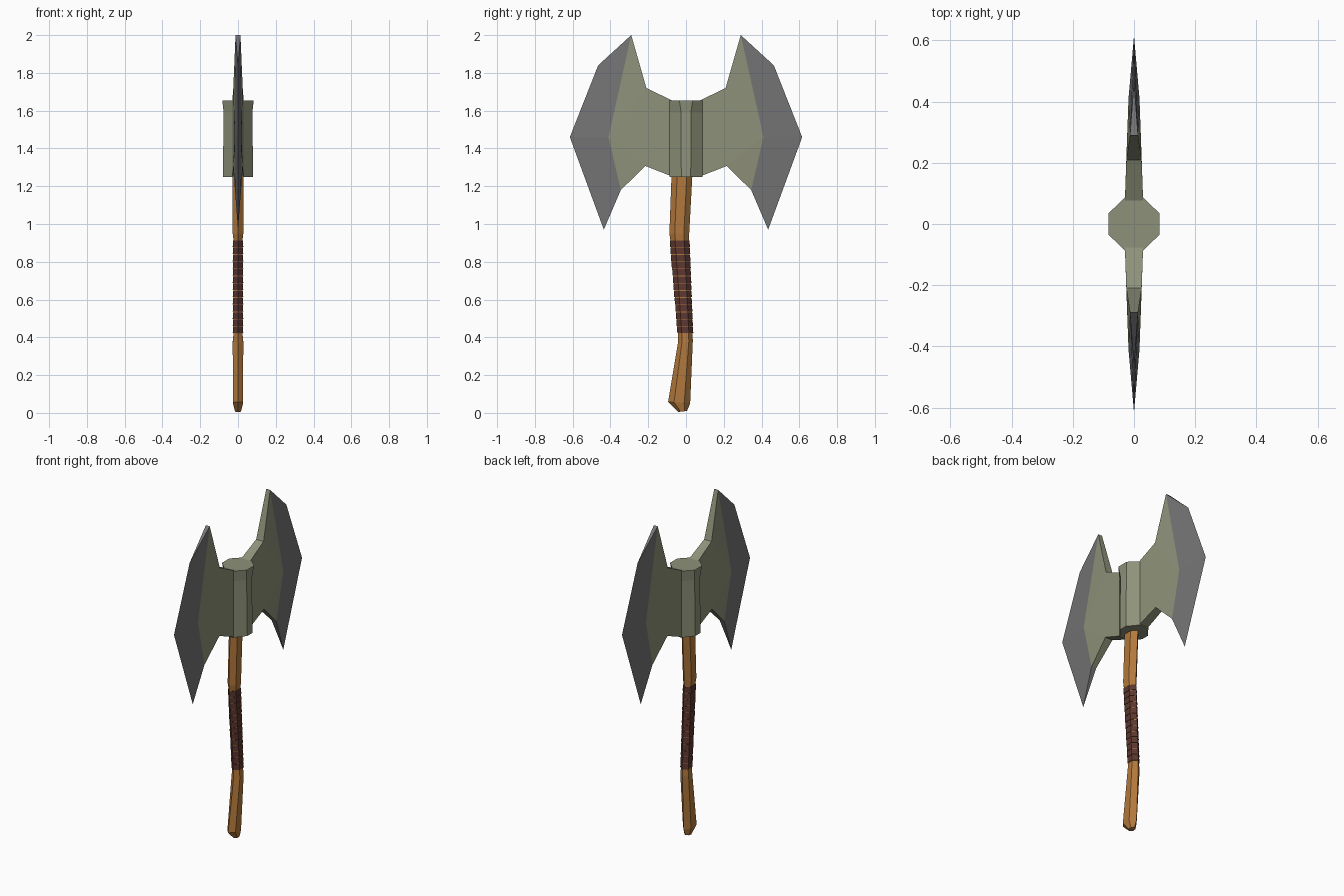
import bpy, bmesh

cube = bpy.data.objects.get("Cube")
if cube:
    bpy.data.objects.remove(cube, do_unlink=True)


def material(name, rgb):
    m = bpy.data.materials.new(name)
    m.use_nodes = True
    m.diffuse_color = (*rgb, 1)
    bsdf = next(n for n in m.node_tree.nodes if n.type == 'BSDF_PRINCIPLED')
    bsdf.inputs["Base Color"].default_value = (*rgb, 1)
    bsdf.inputs["Roughness"].default_value = 0.8
    return m


olive = material("olive metal", (0.27, 0.285, 0.19))
steel = material("grey steel", (0.175, 0.175, 0.178))
wood = material("orange wood", (0.45, 0.19, 0.045))
leather = material("brown leather", (0.105, 0.037, 0.028))


def finish(name, bm, *mats):
    bmesh.ops.recalc_face_normals(bm, faces=bm.faces[:])
    mesh = bpy.data.meshes.new(name)
    bm.to_mesh(mesh)
    bm.free()
    for m in mats:
        mesh.materials.append(m)
    obj = bpy.data.objects.new(name, mesh)
    bpy.context.collection.objects.link(obj)
    return obj


def loft(bm, rings):
    """Skin a list of equal-length point rings and cap both ends."""
    loops = [[bm.verts.new(p) for p in ring] for ring in rings]
    for a, b in zip(loops, loops[1:]):
        for i in range(len(a)):
            j = (i + 1) % len(a)
            bm.faces.new((a[i], a[j], b[j], b[i]))
    bm.faces.new(loops[0][::-1])
    bm.faces.new(loops[-1])


def hexagon(back, front, z_back, z_front, half_x):
    """Six-sided handle section between two y positions, optionally tilted."""
    shape = [(0, 0), (1, 0.27), (1, 0.73), (0, 1), (-1, 0.73), (-1, 0.27)]
    return [(sx * half_x, back + t * (front - back), z_back + t * (z_front - z_back))
            for sx, t in shape]


# Handle: a gently bent six-sided shaft with a chamfered foot
stations = [  # y min, y max, z at y min, z at y max, half width
    (-0.04, 0.005, 0.005, 0.01, 0.016),
    (-0.095, 0.022, 0.058, 0.05, 0.027),
    (-0.043, 0.036, 0.37, 0.38, 0.028),
    (-0.042, 0.035, 0.42, 0.42, 0.024),
    (-0.083, 0.016, 0.915, 0.915, 0.024),
    (-0.088, 0.017, 0.95, 0.95, 0.028),
    (-0.075, 0.036, 1.30, 1.30, 0.028),
]
bm = bmesh.new()
loft(bm, [hexagon(*s) for s in stations])
finish("handle", bm, wood)

# Leather grip: stacked bands, each a little wider at its foot
bm = bmesh.new()
count, low, high = 13, 0.42, 0.915
step = (high - low) / count
for i in range(count):
    z0 = low + i * step
    rings = []
    for z, grow in ((z0 + 0.002, 0.003), (z0 + step - 0.002, 0.001)):
        t = (z - low) / (high - low)
        rings.append(hexagon(-0.043 - 0.042 * t - grow, 0.036 - 0.019 * t + grow,
                             z, z, 0.025 + grow))
    loft(bm, rings)
finish("grip_wrap", bm, leather)

# Hub: eight-sided block slightly flared at the top
bm = bmesh.new()
rings = []
for z, hx, flat in ((1.25, 0.08, 0.025), (1.59, 0.076, 0.026), (1.655, 0.083, 0.035)):
    corners = [(hx, -flat), (hx, flat), (0.03, 0.087), (-0.03, 0.087)]
    corners += [(-x, -y) for x, y in corners]
    rings.append([(x, y, z) for x, y in corners])
loft(bm, rings)
finish("hub", bm, olive)

# Blades: one quarter, mirrored to both faces and both sides
points = {  # y, z, half thickness
    "root_top": (0.07, 1.652, 0.03), "neck_top": (0.21, 1.72, 0.025),
    "horn": (0.29, 2.0, 0.013), "middle": (0.41, 1.46, 0.018),
    "heel": (0.345, 1.18, 0.016), "neck_low": (0.215, 1.307, 0.025),
    "root_low": (0.07, 1.25, 0.03), "edge_top": (0.465, 1.84, 0),
    "edge_mid": (0.615, 1.46, 0), "edge_low": (0.435, 0.97, 0),
}
bm = bmesh.new()
outer = {n: bm.verts.new((t, y, z)) for n, (y, z, t) in points.items()}
inner = {n: bm.verts.new((0, y, z)) if t else outer[n] for n, (y, z, t) in points.items()}
cheeks = ["root_top neck_top neck_low root_low", "neck_top middle neck_low",
          "neck_top horn middle", "middle heel neck_low"]
bevels = ["horn edge_top edge_mid middle", "middle edge_mid edge_low heel"]
for index, group in enumerate((cheeks, bevels)):
    for names in group:
        face = bm.faces.new([outer[n] for n in names.split()])
        face.material_index = index
rim = ["root_top neck_top", "neck_top horn", "horn edge_top",
       "edge_low heel", "heel neck_low", "neck_low root_low"]
for names in rim:
    a, b = names.split()
    loop = dict.fromkeys((outer[a], outer[b], inner[b], inner[a]))
    face = bm.faces.new(list(loop))
    face.material_index = int("edge" in names)
blades = finish("blades", bm, olive, steel)
mirror = blades.modifiers.new("Mirror", 'MIRROR')
mirror.use_axis = (True, True, False)
mirror.merge_threshold = 0.0005
